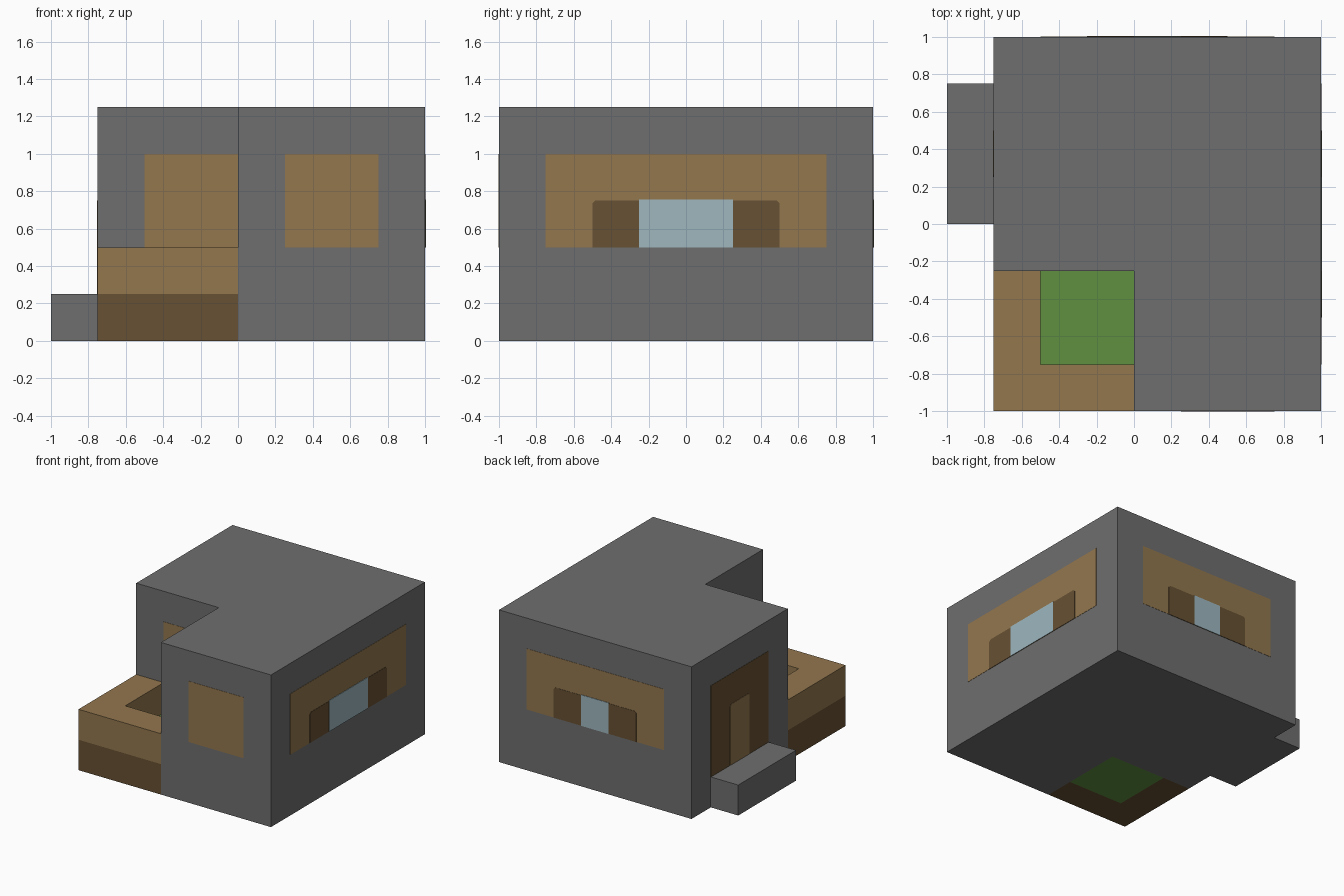
import bpy
import bmesh
from mathutils import Vector

cube = bpy.data.objects.get("Cube")
if cube:
    bpy.data.objects.remove(cube, do_unlink=True)


def material(name, color):
    m = bpy.data.materials.new(name)
    m.use_nodes = True
    m.diffuse_color = (*color, 1)
    m.node_tree.nodes["Principled BSDF"].inputs["Base Color"].default_value = (*color, 1)
    return m


STONE = material("stone grey", (0.156, 0.156, 0.156))
TAN = material("tan wood", (0.288, 0.184, 0.076))
BROWN = material("dark brown wood", (0.136, 0.082, 0.033))
GLASS = material("pale blue glass", (0.342, 0.474, 0.521))
GRASS = material("grass green", (0.119, 0.279, 0.051))


def extrude(name, points, offset, mat):
    """Solid made by pushing a flat outline along an offset."""
    bm = bmesh.new()
    face = bm.faces.new([bm.verts.new(p) for p in points])
    result = bmesh.ops.extrude_face_region(bm, geom=[face], use_keep_orig=True)
    moved = [v for v in result["geom"] if isinstance(v, bmesh.types.BMVert)]
    bmesh.ops.translate(bm, verts=moved, vec=offset)
    bmesh.ops.recalc_face_normals(bm, faces=bm.faces)
    mesh = bpy.data.meshes.new(name)
    bm.to_mesh(mesh)
    bm.free()
    mesh.materials.append(mat)
    obj = bpy.data.objects.new(name, mesh)
    bpy.context.collection.objects.link(obj)
    return obj


def block(name, outline, low, high, mat):
    return extrude(name, [(x, y, low) for x, y in outline], (0, 0, high - low), mat)


def rect(x0, x1, y0, y1):
    return [(x0, y0), (x1, y0), (x1, y1), (x0, y1)]


def plate(name, axis, wall, side, span, heights, mat, layer=1, cut=0.0):
    """Thin painted plate on a wall; axis is the wall's normal axis."""
    (a, b), (low, high) = span, heights
    outline = [(a, low), (b, low), (b, high - cut), (b - cut, high),
               (a + cut, high), (a, high - cut)]
    if cut == 0:
        outline = rect(a, b, low, high)
    points = [(wall, u, z) if axis == "x" else (u, wall, z) for u, z in outline]
    normal = Vector((side, 0, 0)) if axis == "x" else Vector((0, side, 0))
    return extrude(name, points, normal * 0.002 * layer, mat)


# House body and doorstep
block("house_body", [(-0.75, -0.25), (0, -0.25), (0, -1), (1, -1), (1, 1), (-0.75, 1)],
      0, 1.25, STONE)
block("doorstep", rect(-1, -0.75, 0, 0.75), 0, 0.25, STONE)

# Garden bed: two-tone L-shaped border around sunken grass
border = [(-0.75, -1), (0, -1), (0, -0.75), (-0.5, -0.75), (-0.5, -0.25), (-0.75, -0.25)]
block("garden_border_base", border, 0, 0.25, BROWN)
block("garden_border_rim", border, 0.25, 0.5, TAN)
block("garden_grass", rect(-0.5, 0, -0.75, -0.25), 0, 0.25, GRASS)

# Front wall panels
plate("front_panel", "y", -1, -1, (0.25, 0.75), (0.5, 1), TAN)
plate("garden_panel", "y", -0.25, -1, (-0.5, 0), (0.5, 1), TAN)

# Wide windows: tan panel, brown frame, glass pane
for name, axis, panel, frame, pane in (
        ("side_window", "x", (-0.75, 0.75), (-0.5, 0.5), (-0.25, 0.25)),
        ("back_window", "y", (-0.5, 0.75), (-0.25, 0.5), (0, 0.25))):
    plate(name + "_panel", axis, 1, 1, panel, (0.5, 1), TAN)
    plate(name + "_frame", axis, 1, 1, frame, (0.5, 0.75), BROWN, 2, 0.015)
    plate(name + "_glass", axis, 1, 1, pane, (0.5, 0.755), GLASS, 3)

# Door above the step
plate("door_frame", "x", -0.75, -1, (0, 0.75), (0.25, 1), BROWN)
plate("door", "x", -0.75, -1, (0.25, 0.5), (0.25, 0.75), TAN, 2, 0.015)
